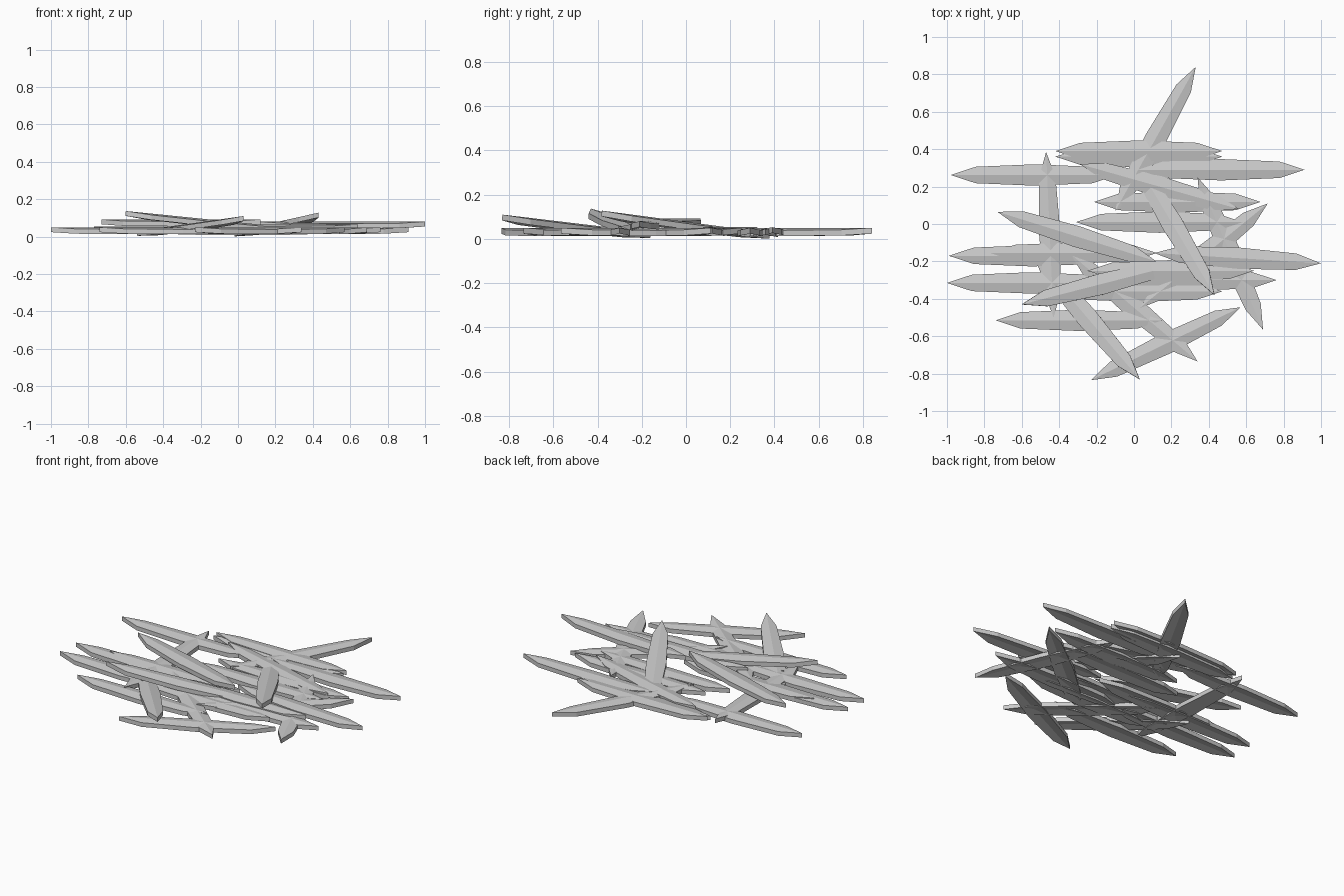
import bpy
from mathutils import Vector

if "Cube" in bpy.data.objects:
    bpy.data.objects.remove(bpy.data.objects["Cube"])

THICK, DROP = 0.026, 0.011
# fraction of length, half width
STATIONS = [(0, 0), (0.15, 0.044), (0.5, 0.057), (0.85, 0.044), (1, 0)]


def blade(name, a, b):
    """Pointed leaf with a raised centre ridge; a and b are the ridge tips."""
    a, b = Vector(a), Vector(b)
    d = b - a
    side = Vector((-d.y, d.x, 0)).normalized()
    up = d.cross(side).normalized()
    verts, faces = [], []
    for f, w in STATIONS:
        p = a + d * f
        low = up * (-DROP * w / 0.057)
        row = [p + side * w + low, p, p - side * w + low]
        verts += row + [v - up * THICK for v in row]
    for i in range(len(STATIONS) - 1):
        o, n = i * 6, i * 6 + 6
        ring = [0, 1, 2, 5, 4, 3]
        for k in range(6):
            p, q = ring[k], ring[(k + 1) % 6]
            face = [o + p, o + q, n + q, n + p]
            # collapse the coincident points at both tips
            mp = lambda v: (v // 6 * 6 + (1 if v % 6 < 3 else 4)) if v // 6 in (0, 4) else v
            face = list(dict.fromkeys(mp(v) for v in face))
            if len(face) > 2:
                faces.append(face[::-1])
    mesh = bpy.data.meshes.new(name)
    mesh.from_pydata(verts, [], faces)
    import bmesh
    bm = bmesh.new()
    bm.from_mesh(mesh)
    bmesh.ops.delete(bm, geom=[v for v in bm.verts if not v.link_faces], context='VERTS')
    bmesh.ops.recalc_face_normals(bm, faces=bm.faces)
    bm.to_mesh(mesh)
    bm.free()
    bpy.context.collection.objects.link(bpy.data.objects.new(name, mesh))


# straight leaves lying along x: left tip x, y, ridge height
for i, (x, y, z) in enumerate([
        (-0.42, 0.39, 0.053), (-0.42, 0.36, 0.045), (-0.98, 0.262, 0.05),
        (0.02, 0.29, 0.05), (-0.215, 0.118, 0.05), (-0.31, 0.01, 0.05),
        (-0.99, -0.17, 0.05), (-0.77, -0.155, 0.053), (-1.0, -0.315, 0.05),
        (-0.25, -0.25, 0.066), (-0.13, -0.30, 0.05), (-0.42, -0.36, 0.05),
        (-0.74, -0.515, 0.05)]):
    blade(f"flat_leaf_{i}", (x, y, z), (x + 0.892, y, z))

# leaves turned or leaning on the heap: tip to tip
for i, (a, b) in enumerate([
        ((0.33, 0.84, 0.05), (-0.10, 0.07, 0.05)),
        ((-0.47, 0.385, 0.05), (-0.43, -0.50, 0.05)),
        ((-0.73, 0.065, 0.092), (0.12, -0.20, 0.092)),
        ((1.0, -0.21, 0.08), (0.11, -0.155, 0.08)),
        ((-0.60, -0.43, 0.137), (0.26, -0.21, 0.05)),
        ((0.03, -0.83, 0.11), (-0.54, -0.16, 0.03)),
        ((-0.23, -0.835, 0.05), (0.57, -0.445, 0.05)),
        ((0.34, -0.735, 0.05), (-0.34, -0.16, 0.05)),
        ((0.69, -0.565, 0.05), (0.34, 0.25, 0.05)),
        ((0.715, 0.11, 0.05), (0.03, -0.45, 0.05)),
        ((0.43, -0.38, 0.128), (-0.02, 0.38, 0.027)),
        ((-0.29, 0.32, 0.055), (0.56, 0.08, 0.055))]):
    blade(f"leaning_leaf_{i}", a, b)
